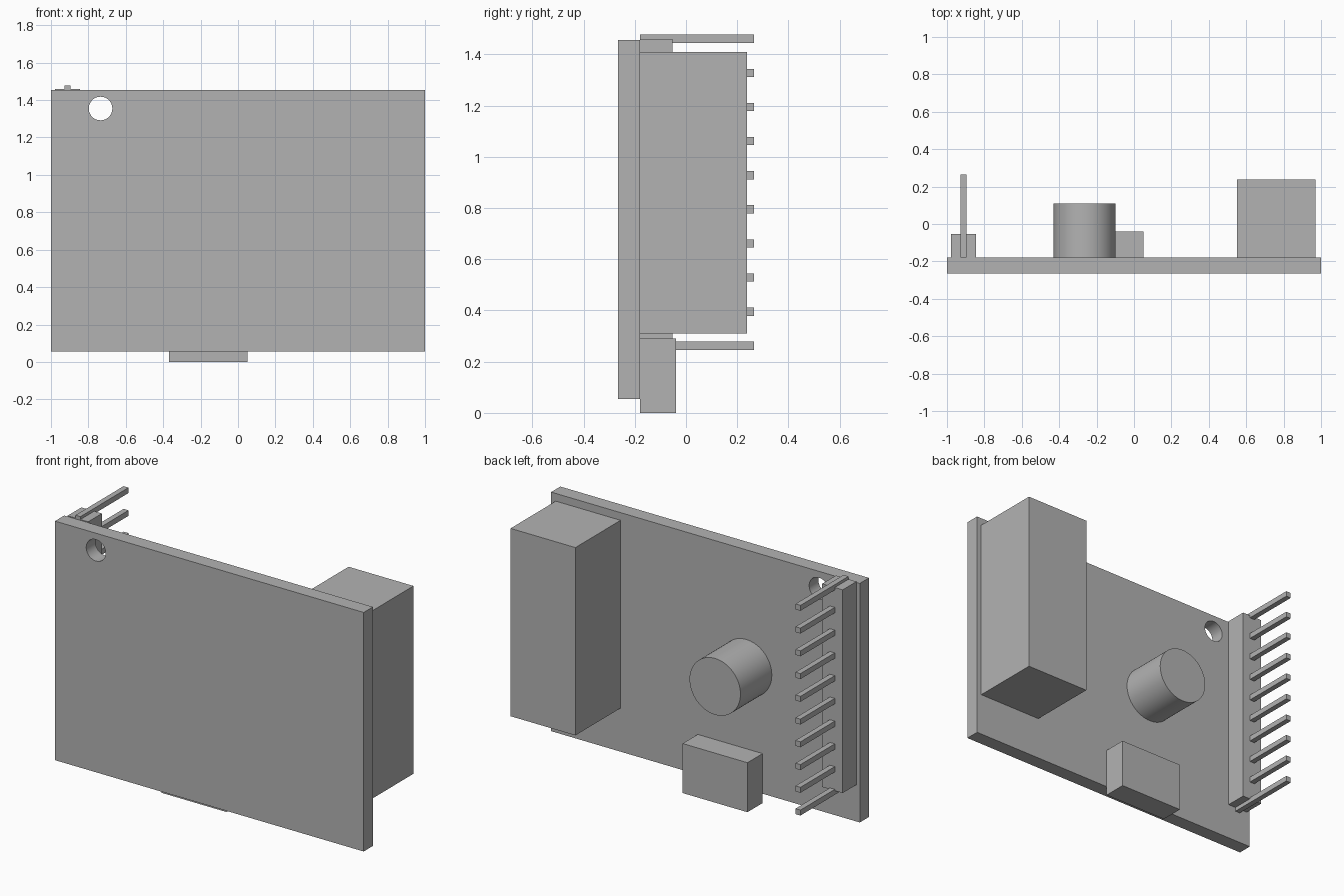
import bpy
import math

default = bpy.data.objects.get("Cube")
if default:
    bpy.data.objects.remove(default, do_unlink=True)

# Single plain finish
grey = bpy.data.materials.new("plain_grey")
grey.use_nodes = True
colour = (0.45, 0.45, 0.45, 1)
grey.diffuse_color = colour
grey.node_tree.nodes["Principled BSDF"].inputs["Base Color"].default_value = colour

BACK = -0.18  # rear face of the board, where the parts are mounted


def box(name, xs, ys, zs):
    """Box spanning the given (low, high) ranges."""
    spans = (xs, ys, zs)
    bpy.ops.mesh.primitive_cube_add(size=1, location=[(a + b) / 2 for a, b in spans])
    ob = bpy.context.object
    ob.name = name
    ob.scale = [b - a for a, b in spans]
    bpy.ops.object.transform_apply(location=False, rotation=False, scale=True)
    ob.data.materials.append(grey)
    return ob


def cylinder(name, x, z, radius, ys):
    """Cylinder lying along y."""
    bpy.ops.mesh.primitive_cylinder_add(
        vertices=64, radius=radius, depth=ys[1] - ys[0],
        location=(x, sum(ys) / 2, z), rotation=(math.pi / 2, 0, 0))
    ob = bpy.context.object
    ob.name = name
    ob.data.materials.append(grey)
    bpy.ops.object.shade_smooth_by_angle(angle=math.radians(30))
    return ob


# Circuit board with a mounting hole
board = box("circuit_board", (-1, 1), (-0.265, BACK), (0.055, 1.455))
cutter = cylinder("hole_cutter", -0.735, 1.355, 0.063, (-0.4, 0))
cutter.hide_render = True
hole = board.modifiers.new("mounting_hole", "BOOLEAN")
hole.operation = "DIFFERENCE"
hole.solver = "EXACT"
hole.object = cutter
bpy.context.view_layer.objects.active = board
bpy.ops.object.modifier_apply(modifier=hole.name)
bpy.data.objects.remove(cutter, do_unlink=True)
board.select_set(True)
bpy.ops.object.shade_smooth_by_angle(angle=math.radians(30))

# Large components on the rear face
box("tall_block", (0.55, 0.97), (BACK, 0.238), (0.31, 1.41))
box("edge_connector", (-0.37, 0.05), (BACK, -0.04), (0, 0.29))
cylinder("capacitor", -0.265, 0.765, 0.165, (BACK, 0.11))

# Pin header
box("header_strip", (-0.978, -0.845), (BACK, -0.053), (0.27, 1.46))
for i in range(10):
    z = 0.262 + i * 0.1332
    box(f"header_pin_{i + 1}", (-0.927, -0.895), (BACK, 0.265), (z - 0.016, z + 0.016))
